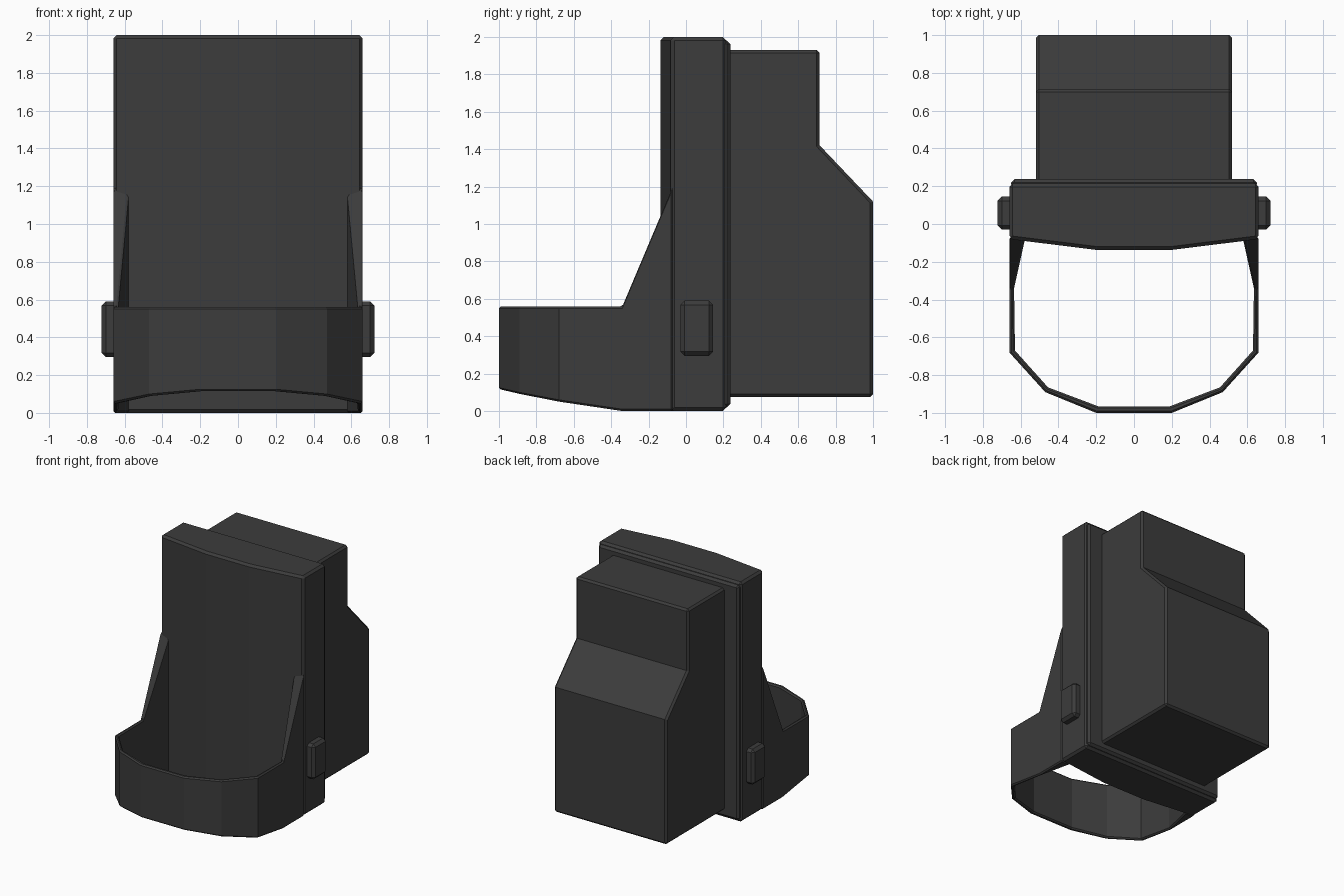
import bpy, bmesh, math
from mathutils import Vector

if "Cube" in bpy.data.objects:
    bpy.data.objects.remove(bpy.data.objects["Cube"])

mat = bpy.data.materials.new("dark_grey_plastic")
mat.diffuse_color = (0.045, 0.045, 0.045, 1)
mat.use_nodes = True
mat.node_tree.nodes["Principled BSDF"].inputs["Base Color"].default_value = mat.diffuse_color


def finish(name, bm, bevel):
    bmesh.ops.recalc_face_normals(bm, faces=bm.faces)
    me = bpy.data.meshes.new(name)
    bm.to_mesh(me)
    bm.free()
    me.materials.append(mat)
    ob = bpy.data.objects.new(name, me)
    bpy.context.collection.objects.link(ob)
    if bevel:
        m = ob.modifiers.new("edge_bevel", 'BEVEL')
        m.width, m.segments = bevel, 1
        m.limit_method, m.angle_limit = 'ANGLE', math.radians(50)
    return ob


def prism(name, points, vec, bevel):
    """Extrude a closed 3D outline along a vector."""
    bm = bmesh.new()
    f = bm.faces.new([bm.verts.new(p) for p in points])
    r = bmesh.ops.extrude_face_region(bm, geom=[f])
    new = [v for v in r["geom"] if isinstance(v, bmesh.types.BMVert)]
    # keep the starting cap so that the prism is closed
    bmesh.ops.translate(bm, verts=new, vec=vec)
    if f.is_valid is False or len(bm.faces) < len(points) + 2:
        bmesh.ops.holes_fill(bm, edges=bm.edges, sides=0)
    return finish(name, bm, bevel)


def box(name, x0, x1, y0, y1, z0, z1, bevel):
    pts = [(x0, y0, z0), (x1, y0, z0), (x1, y1, z0), (x0, y1, z0)]
    return prism(name, pts, Vector((0, 0, z1 - z0)), bevel)


# rear housing: side profile extruded across the width
side = [(0.22, 0.075), (1.0, 0.075), (1.0, 1.12), (0.715, 1.42), (0.715, 1.93), (0.22, 1.93)]
prism("rear_housing", [(-0.52, y, z) for y, z in side], Vector((1.04, 0, 0)), 0.016)

# main plate with a slightly bowed front
plan = [(-0.66, 0.215), (-0.66, -0.08), (-0.2, -0.137), (0.2, -0.137), (0.66, -0.08), (0.66, 0.215)]
prism("main_plate", [(x, y, 0) for x, y in plan], Vector((0, 0, 2)), 0.018)

# stepped lip on the back of the plate
box("back_lip", -0.65, 0.65, 0.19, 0.238, 0.02, 1.98, 0.018)

# side arms and front hoop: stations of outer xy, inner xy, top z, bottom z
half = [
    (0.66, -0.07, 0.575, -0.07, 1.20, 0.0),
    (0.66, -0.34, 0.635, -0.34, 0.56, 0.0),
    (0.66, -0.68, 0.63, -0.67, 0.56, 0.05),
    (0.47, -0.89, 0.455, -0.865, 0.56, 0.09),
    (0.20, -1.0, 0.19, -0.965, 0.56, 0.115),
]
stations = half + [(-a, b, -c, d, t, z) for a, b, c, d, t, z in reversed(half)]
bm = bmesh.new()
rings = [[bm.verts.new(p) for p in ((ox, oy, z), (ox, oy, t), (ix, iy, t), (ix, iy, z))]
         for ox, oy, ix, iy, t, z in stations]
for a, b in zip(rings, rings[1:]):
    for i in range(4):
        j = (i + 1) % 4
        bm.faces.new((a[i], a[j], b[j], b[i]))
bm.faces.new(rings[0])
bm.faces.new(rings[-1])
finish("front_hoop", bm, 0.01)

# side buttons
for name, s in (("right_button", 1), ("left_button", -1)):
    x = sorted((s * 0.63, s * 0.722))
    box(name, x[0], x[1], -0.03, 0.145, 0.295, 0.59, 0.022)
